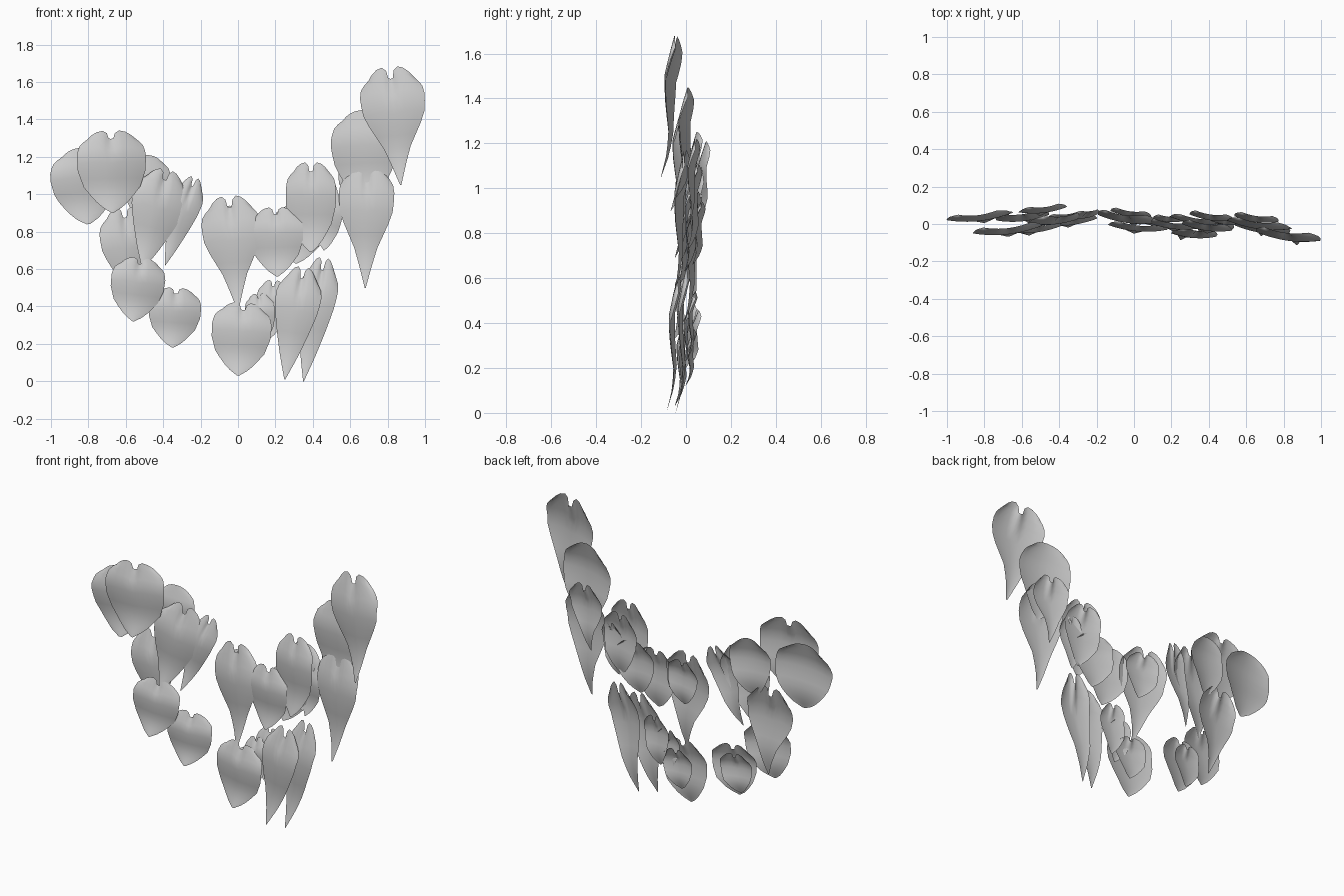
import bpy, bmesh, math
from mathutils import Vector

# Half-width along the leaf, from lobes to tip: (position, width)
KINDS = {
    "heart": [(0, .68), (.1, .9), (.25, 1), (.48, .98), (.68, .82), (.84, .52), (.94, .26), (1, .03)],
    "round": [(0, .58), (.1, .84), (.25, .98), (.4, 1), (.62, .9), (.82, .58), (.93, .32), (1, .05)],
    "taper": [(0, .68), (.1, .93), (.22, 1), (.4, .93), (.53, .71), (.66, .44), (.82, .23), (1, .02)],
    "long": [(0, .6), (.1, .88), (.22, 1), (.4, .9), (.6, .66), (.8, .37), (.92, .16), (1, .02)],
}
# Lobed top edge with the stalk notch, and front-back bend along the leaf
TOP = [(0, .1), (.1, .095), (.17, .03), (.35, 0), (.6, .015), (.82, .05), (1, .1)]
DOME = [(0, 0), (.35, .01), (.6, .03), (.82, .06), (1, .1)]
BEND = [(0, .03), (.15, .008), (.3, -.012), (.5, -.006), (.7, .008), (.85, -.002), (1, -.025)]
COLS = [-1, -.82, -.6, -.35, -.17, -.1, 0, .1, .17, .35, .6, .82, 1]
ROWS = [0, .06, .12, .2, .28, .38, .48, .58, .68, .78, .86, .93, 1]


def lerp(table, t):
    for (a, p), (b, q) in zip(table, table[1:]):
        if t <= b:
            return p + (q - p) * (t - a) / (b - a)
    return table[-1][1]


def leaf(name, kind, top, tip, width, y, slope):
    start, axis = Vector(top), Vector(tip) - Vector(top)
    side = Vector((-axis.y, axis.x)).normalized()
    edge = DOME if kind == "round" else TOP
    bend = min(1.15, .4 + axis.length)
    bm = bmesh.new()
    grid = []
    for s in ROWS:
        row = []
        for u in COLS:
            w = lerp(KINDS[kind], s)
            t = s + lerp(edge, abs(u)) * (1 - s) ** 4
            p = start + axis * t + side * (u * width / 2 * w)
            depth = y + slope * (p.x - start.x) + lerp(BEND, s) * bend + .07 * width * u * u * w - .008
            row.append(bm.verts.new((p.x, depth, p.y)))
        grid.append(row)
    for r0, r1 in zip(grid, grid[1:]):
        for i in range(len(COLS) - 1):
            bm.faces.new((r0[i], r1[i], r1[i + 1], r0[i + 1]))
    bmesh.ops.recalc_face_normals(bm, faces=bm.faces)
    for f in bm.faces:
        f.smooth = True
    mesh = bpy.data.meshes.new(name)
    bm.to_mesh(mesh)
    bm.free()
    bpy.context.collection.objects.link(bpy.data.objects.new(name, mesh))


# Right-hand branch: kind, top, tip, width, depth
RIGHT = [
    ("taper", (.81, 1.68), (.87, 1.05), .35, -.07),
    ("round", (.66, 1.45), (.69, .96), .35, -.01),
    ("taper", (.69, 1.17), (.68, .50), .30, -.03),
    ("taper", (.66, 1.22), (.64, .80), .24, .025),
    ("heart", (.39, 1.17), (.39, .69), .27, -.02),
    ("heart", (.41, 1.11), (.43, .72), .24, .035),
    ("heart", (.50, 1.02), (.46, .70), .15, .01),
    ("taper", (-.05, .99), (0, .38), .32, .025),
    ("heart", (-.02, .94), (-.01, .66), .22, .055),
    ("heart", (.20, .93), (.21, .56), .29, -.01),
    ("heart", (.34, .95), (.31, .63), .28, .015),
]
# Lower right tuft
LOWER = [
    ("heart", (.03, .42), (0, .03), .32, -.025),
    ("heart", (.05, .37), (.03, .12), .21, .02),
    ("heart", (.11, .47), (.13, .20), .16, .005),
    ("heart", (.19, .54), (.17, .23), .17, .025),
    ("long", (.35, .61), (.25, .01), .25, -.06),
    ("long", (.46, .66), (.35, 0), .21, -.02),
]
# Left-hand branch
LEFT = [
    ("heart", (-.68, 1.34), (-.67, .90), .37, -.04),
    ("round", (-.84, 1.25), (-.80, .84), .36, .03),
    ("round", (-.48, 1.21), (-.50, .85), .26, .075),
    ("long", (-.38, 1.13), (-.51, .60), .31, .02),
    ("long", (-.23, 1.09), (-.39, .62), .17, .05),
    ("taper", (-.61, .93), (-.56, .37), .29, .03),
    ("heart", (-.52, .66), (-.56, .32), .29, -.03),
    ("heart", (-.33, .50), (-.35, .18), .28, .01),
    ("heart", (-.36, .46), (-.38, .21), .20, .04),
]
for group, leaves, slope in (("right_leaf", RIGHT, -.13), ("lower_leaf", LOWER, -.08), ("left_leaf", LEFT, .11)):
    for i, data in enumerate(leaves, 1):
        leaf(f"{group}_{i}", *data, slope)
